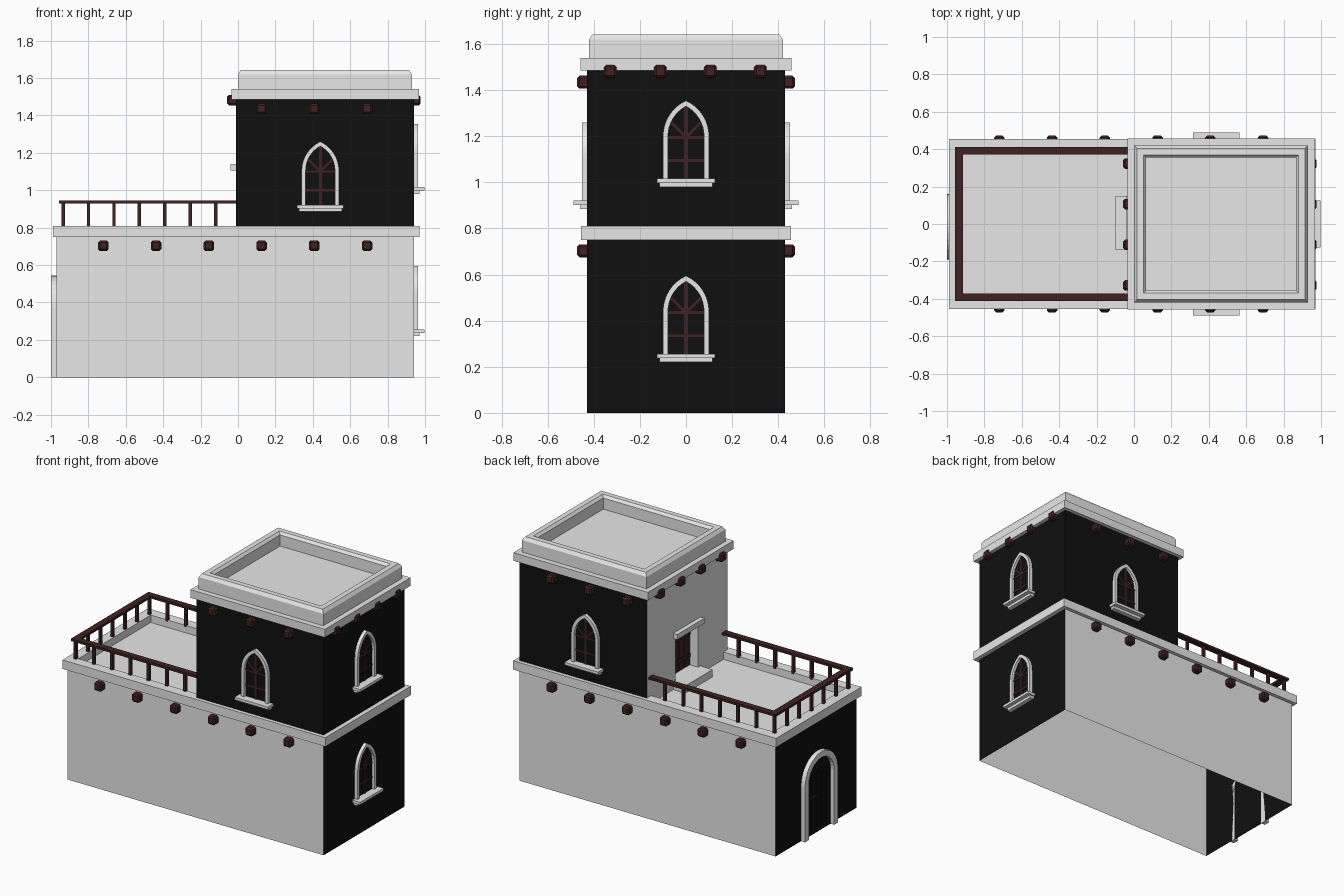
import bpy, bmesh
from math import pi, cos, sin, acos, radians
from mathutils import Matrix, Vector

cube = bpy.data.objects.get("Cube")
if cube:
    bpy.data.objects.remove(cube, do_unlink=True)


def material(name, rgb):
    m = bpy.data.materials.new(name)
    m.use_nodes = True
    m.diffuse_color = (*rgb, 1)
    m.node_tree.nodes["Principled BSDF"].inputs["Base Color"].default_value = (*rgb, 1)
    return m


PLASTER = material("pale_plaster", (0.8, 0.8, 0.8))
BLACK = material("black_wall", (0.005, 0.005, 0.005))
WOOD = material("dark_red_wood", (0.05, 0.016, 0.016))


def finish(name, bm, mats, place=None, rule=None):
    """Turn a bmesh into an object, choosing face materials by a rule."""
    if place:
        bm.transform(place)
    bmesh.ops.recalc_face_normals(bm, faces=bm.faces)
    if rule:
        for f in bm.faces:
            f.material_index = rule(f.calc_center_median())
    mesh = bpy.data.meshes.new(name)
    bm.to_mesh(mesh)
    bm.free()
    for m in mats:
        mesh.materials.append(m)
    ob = bpy.data.objects.new(name, mesh)
    bpy.context.collection.objects.link(ob)
    return ob


def add_box(bm, lo, hi, turn=Matrix()):
    lo, hi = Vector(lo), Vector(hi)
    size = Matrix.Diagonal((*(hi - lo), 1))
    return bmesh.ops.create_cube(bm, size=1, matrix=turn @ Matrix.Translation((lo + hi) / 2) @ size)["verts"]


def box(name, lo, hi, mat, place=None):
    bm = bmesh.new()
    add_box(bm, lo, hi)
    return finish(name, bm, [mat], place)


def loft(name, x0, x1, y, steps, mat):
    """Stack rectangles given as (inset, height) and cap both ends."""
    bm = bmesh.new()
    rings = []
    for i, z in steps:
        corners = ((x0 + i, i - y), (x1 - i, i - y), (x1 - i, y - i), (x0 + i, y - i))
        rings.append([bm.verts.new((a, b, z)) for a, b in corners])
    for r, s in zip(rings, rings[1:]):
        for k in range(4):
            n = (k + 1) % 4
            bm.faces.new((r[k], r[n], s[n], s[k]))
    bm.faces.new(rings[0])
    bm.faces.new(rings[-1])
    return finish(name, bm, [mat])


def arch(half, radius, base, spring, n=8):
    """Outline of a round or pointed arch, from left foot to right foot."""
    end = acos((half - radius) / radius)
    left = [(-half, base)]
    for k in range(n + 1):
        a = pi + (end - pi) * k / n
        left.append((radius - half + radius * cos(a), spring + radius * sin(a)))
    return left + [(-u, z) for u, z in reversed(left[:-1])]


def arch_frame(name, half, radius, width, base, spring, depth, place):
    bm = bmesh.new()
    loops = []
    for w, d in ((0, 0), (0, -depth), (width, -depth), (width, 0)):
        loops.append([bm.verts.new((u, d, z)) for u, z in arch(half - w, radius - w, base, spring)])
    for a, b in zip(loops, loops[1:] + loops[:1]):
        for k in range(len(a) - 1):
            bm.faces.new((a[k], a[k + 1], b[k + 1], b[k]))
    for k in (0, -1):
        bm.faces.new([l[k] for l in loops])
    finish(name, bm, [PLASTER], place)


def arch_plate(name, half, radius, base, spring, depth, mat, place):
    bm = bmesh.new()
    bm.faces.new([bm.verts.new((u, -depth, z)) for u, z in arch(half, radius, base, spring)])
    finish(name, bm, [mat], place)


def wall_place(x, y, z, degrees):
    return Matrix.Translation((x, y, z)) @ Matrix.Rotation(radians(degrees), 4, "Z")


# Lower storey: open underneath, black end walls
bm = bmesh.new()
add_box(bm, (-0.97, -0.43, 0), (0.94, 0.43, 0.76))
bmesh.ops.delete(bm, geom=[f for f in bm.faces if f.calc_center_median().z < 0.01], context="FACES")
finish("lower_walls", bm, [PLASTER, BLACK], rule=lambda c: int(c.x > 0.9 or c.x < -0.9))

# Terrace with a sunken floor
loft("terrace_slab", -0.99, 0.97, 0.455, [(0, 0.75), (0, 0.81), (0.07, 0.81), (0.07, 0.755)], PLASTER)

# Tower with a recessed doorway on the terrace side
bm = bmesh.new()
add_box(bm, (0.065, -0.43, 0.755), (0.94, 0.43, 1.5))
add_box(bm, (-0.01, -0.43, 0.755), (0.065, -0.115, 1.5))
add_box(bm, (-0.01, 0.125, 0.755), (0.065, 0.43, 1.5))
add_box(bm, (-0.01, -0.115, 1.105), (0.065, 0.125, 1.5))
finish("tower_walls", bm, [PLASTER, BLACK], rule=lambda c: int(abs(c.y) > 0.42 or c.x > 0.93))

# Roof slab and chamfered parapet around a sunken roof
loft("roof_slab", -0.035, 0.967, 0.457, [(0, 1.485), (0, 1.54)], PLASTER)
loft("roof_parapet", 0, 0.93, 0.42,
     [(0, 1.54), (0, 1.62), (0.015, 1.642), (0.05, 1.642), (0.065, 1.625), (0.065, 1.55)], PLASTER)

# Tower door, lintel and step
box("door_lintel", (-0.04, -0.14, 1.105), (0, 0.15, 1.14), PLASTER)
box("door_step", (-0.1, -0.14, 0.755), (0.065, 0.15, 0.81), PLASTER)
box("tower_door_backing", (0.058, -0.115, 0.81), (0.064, 0.125, 1.105), BLACK)
bm = bmesh.new()
for k in range(4):
    y = -0.112 + 0.06 * k
    add_box(bm, (0.05, y, 0.812), (0.06, y + 0.053, 1.103))
for z in (0.87, 1.02):
    add_box(bm, (0.043, -0.11, z), (0.052, 0.12, z + 0.025))
finish("tower_door", bm, [WOOD])


# Pointed windows with bars and sills
def window(x, y, z, degrees):
    p = wall_place(x, y, z, degrees)
    arch_plate("window_pane", 0.085, 0.155, 0.03, 0.22, 0.004, BLACK, p)
    arch_frame("window_frame", 0.1, 0.17, 0.022, 0.03, 0.22, 0.022, p)
    bars = bmesh.new()
    add_box(bars, (-0.008, -0.009, 0.03), (0.008, 0, 0.35))
    for h in (0.115, 0.215):
        add_box(bars, (-0.08, -0.009, h - 0.006), (0.08, 0, h + 0.006))
    for a in (-45, 45):
        turn = Matrix.Translation((0, 0, 0.215)) @ Matrix.Rotation(radians(a), 4, "Y")
        add_box(bars, (-0.006, -0.009, 0), (0.006, 0, 0.09), turn)
    finish("window_bars", bars, [WOOD], p)
    sill = bmesh.new()
    add_box(sill, (-0.115, -0.03, 0), (0.115, 0, 0.02))
    add_box(sill, (-0.125, -0.058, 0.018), (0.125, 0, 0.036))
    finish("window_sill", sill, [PLASTER], p)


window(0.44, -0.43, 0.885, 0)
window(0.44, 0.43, 0.885, 180)
window(0.94, 0, 0.98, 90)
window(0.94, 0, 0.22, 90)

# Round-arched street door
p = wall_place(-0.97, -0.015, 0, -90)
arch_frame("street_door_frame", 0.175, 0.175, 0.04, 0, 0.37, 0.03, p)
arch_plate("street_door_backing", 0.14, 0.14, 0, 0.37, 0.003, BLACK, p)
bm = bmesh.new()
for k in range(5):
    u = -0.13 + 0.053 * k
    add_box(bm, (u, -0.008, 0.005), (u + 0.047, 0, 0.4))
finish("street_door_planks", bm, [BLACK], p)
box("street_door_handle", (-0.09, -0.016, 0.25), (-0.03, -0.006, 0.265), WOOD, p)


# Projecting roof beam ends
def beam_end(x, y, z):
    bm = bmesh.new()
    add_box(bm, (-0.028, -0.028, -0.028), (0.028, 0.028, 0.028))
    bmesh.ops.bevel(bm, geom=bm.edges[:], offset=0.01, segments=1, affect="EDGES")
    finish("beam_end", bm, [WOOD], Matrix.Translation((x, y, z)))


for side in (-1, 1):
    for k in range(6):
        x = -0.72 + 0.282 * k
        beam_end(x, side * 0.444, 0.703)
        if x > 0:
            beam_end(x, side * 0.444, 1.435)
for x in (-0.03, 0.948):
    for k in range(4):
        beam_end(x, -0.328 + 0.217 * k, 1.482)

# Terrace railing
bm = bmesh.new()
for side in (-1, 1):
    y = side * 0.392
    add_box(bm, (-0.957, y - 0.021, 0.93), (-0.01, y + 0.021, 0.946))
    for k in range(7):
        x = -0.935 + 0.136 * k
        add_box(bm, (x - 0.009, y - 0.009, 0.8), (x + 0.009, y + 0.009, 0.935))
add_box(bm, (-0.957, -0.371, 0.93), (-0.913, 0.371, 0.946))
for k in range(1, 6):
    y = -0.392 + 0.1307 * k
    add_box(bm, (-0.944, y - 0.009, 0.8), (-0.926, y + 0.009, 0.935))
finish("terrace_railing", bm, [WOOD])
